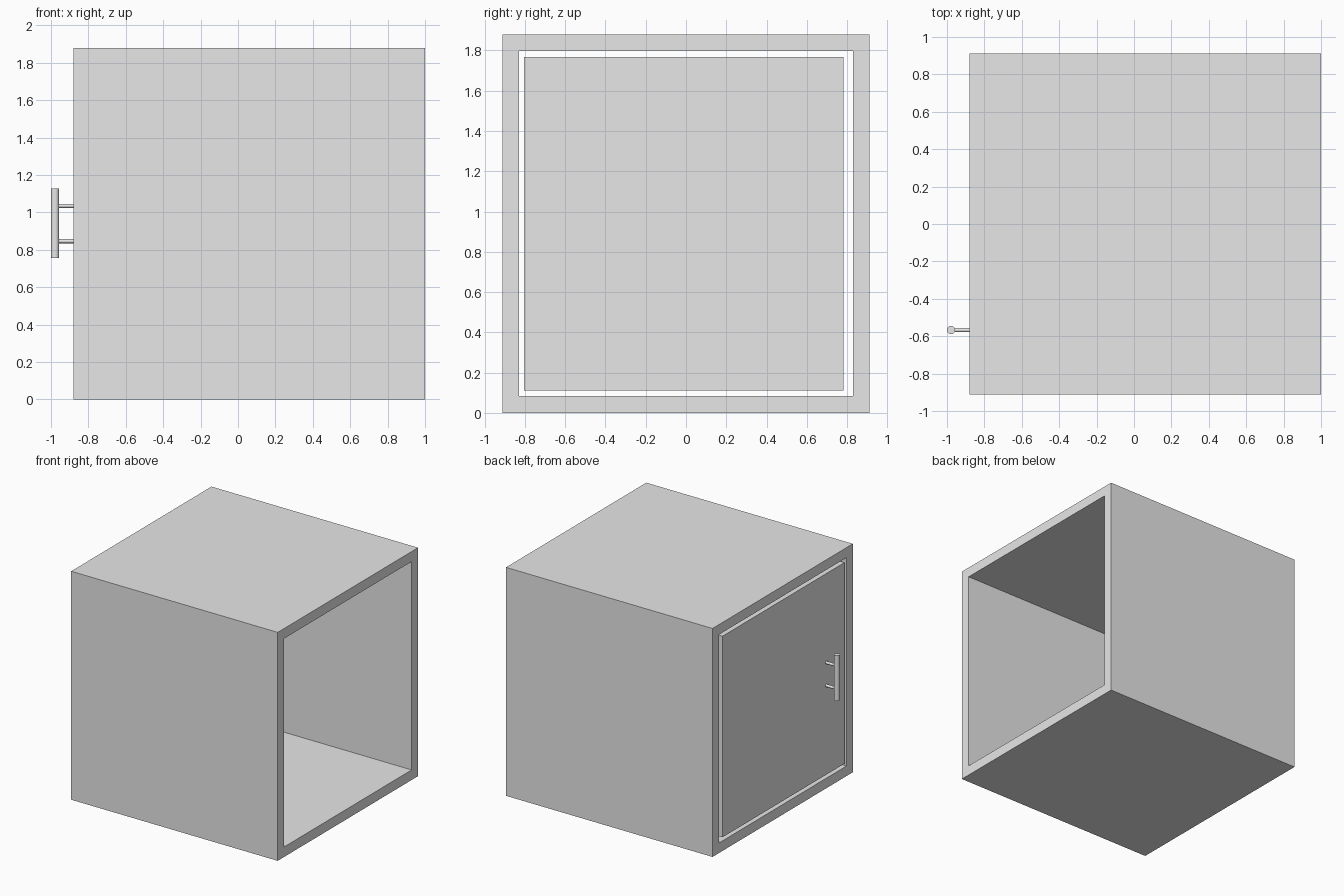
import bpy
import bmesh
from mathutils import Matrix, Vector

cube = bpy.data.objects.get("Cube")
if cube:
    bpy.data.objects.remove(cube, do_unlink=True)

GREY = (0.8, 0.8, 0.8, 1)
grey = bpy.data.materials.new("light_grey")
grey.use_nodes = True
grey.diffuse_color = GREY
grey.node_tree.nodes["Principled BSDF"].inputs["Base Color"].default_value = GREY


def add_object(name, bm):
    mesh = bpy.data.meshes.new(name)
    bm.normal_update()
    bm.to_mesh(mesh)
    bm.free()
    mesh.materials.append(grey)
    obj = bpy.data.objects.new(name, mesh)
    bpy.context.collection.objects.link(obj)
    return obj


def box(name, low, high, open_ends=False):
    low, high = Vector(low), Vector(high)
    bm = bmesh.new()
    bmesh.ops.create_cube(bm, size=1, matrix=Matrix.LocRotScale((low + high) / 2, None, high - low))
    if open_ends:
        bm.normal_update()
        ends = [f for f in bm.faces if abs(f.normal.x) > 0.9]
        bmesh.ops.delete(bm, geom=ends, context='FACES_ONLY')
    return add_object(name, bm)


def rod(name, start, end, radius):
    start, end = Vector(start), Vector(end)
    axis = end - start
    turn = axis.to_track_quat('Z', 'Y')
    bm = bmesh.new()
    bmesh.ops.create_cone(bm, cap_ends=True, segments=32, radius1=radius, radius2=radius,
                          depth=axis.length,
                          matrix=Matrix.LocRotScale((start + end) / 2, turn, None))
    obj = add_object(name, bm)
    bpy.ops.object.select_all(action='DESELECT')
    obj.select_set(True)
    bpy.context.view_layer.objects.active = obj
    bpy.ops.object.shade_smooth_by_angle()
    return obj


FRONT_X = -0.88
HANDLE_Y = -0.567
BAR_RADIUS = 0.022

# Cabinet shell: a square tube open at both x ends
shell = box("cabinet_shell", (FRONT_X, -0.912, 0), (1, 0.912, 1.88), open_ends=True)
walls = shell.modifiers.new("walls", 'SOLIDIFY')
walls.thickness = 0.083
walls.offset = -1
walls.use_even_offset = True

# Door set flush in one opening, with a gap all round
box("door", (FRONT_X, -0.804, 0.112), (FRONT_X + 0.08, 0.782, 1.767))

# Bar handle on two posts
bar_x = -1 + BAR_RADIUS
rod("handle_bar", (bar_x, HANDLE_Y, 0.755), (bar_x, HANDLE_Y, 1.127), BAR_RADIUS)
for name, z in (("upper", 1.035), ("lower", 0.846)):
    rod(name + "_handle_post", (bar_x, HANDLE_Y, z), (FRONT_X + 0.01, HANDLE_Y, z), 0.011)
